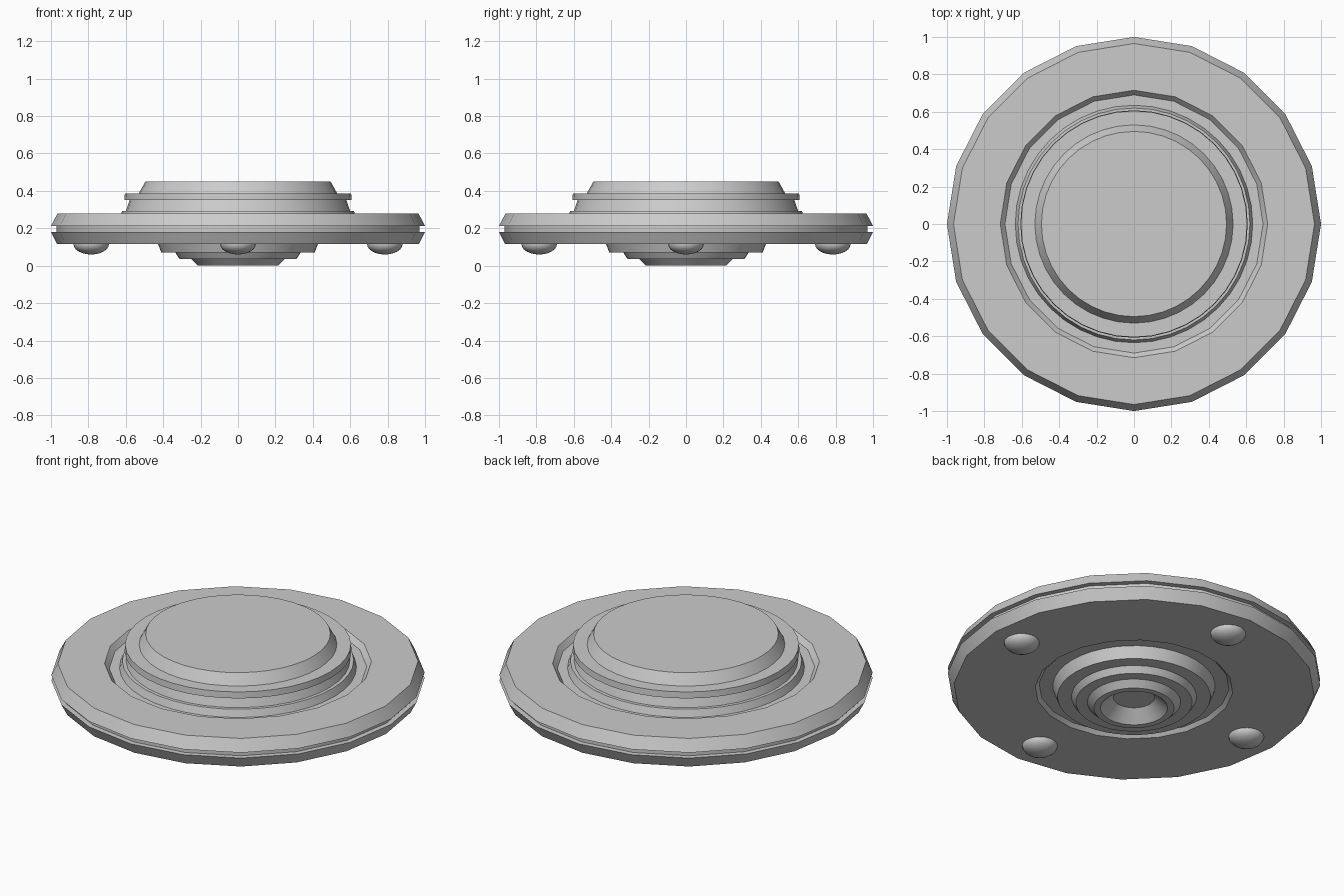
import bpy, bmesh, math

if "Cube" in bpy.data.objects:
    bpy.data.objects.remove(bpy.data.objects["Cube"])

def lathe(name, profile, sides=40, loc=(0, 0, 0)):
    """Spin an (r, z) profile around the z axis; r = 0 closes at the pole."""
    bm = bmesh.new()
    rings = []
    for r, z in profile:
        if r == 0:
            rings.append([bm.verts.new((0, 0, z))])
        else:
            rings.append([bm.verts.new((r * math.cos(2 * math.pi * i / sides),
                                        r * math.sin(2 * math.pi * i / sides), z))
                          for i in range(sides)])
    for a, b in zip(rings, rings[1:]):
        for i in range(sides):
            j = (i + 1) % sides
            quad = [a[i % len(a)], a[j % len(a)], b[j % len(b)], b[i % len(b)]]
            bm.faces.new(list(dict.fromkeys(quad)))
    bmesh.ops.recalc_face_normals(bm, faces=bm.faces)
    mesh = bpy.data.meshes.new(name)
    bm.to_mesh(mesh)
    bm.free()
    obj = bpy.data.objects.new(name, mesh)
    obj.location = loc
    bpy.context.collection.objects.link(obj)
    bpy.context.view_layer.objects.active = obj
    obj.select_set(True)
    bpy.ops.object.shade_smooth_by_angle(angle=math.radians(30))
    obj.select_set(False)
    return obj

# Wide saucer rim with edge groove and shallow recesses above and below
lathe("saucer_disc", [
    (0, 0.25), (0.69, 0.25), (0.715, 0.28), (0.965, 0.28), (1.0, 0.212),
    (0.97, 0.212), (0.97, 0.18), (1.0, 0.18), (0.967, 0.115),
    (0.53, 0.115), (0.51, 0.135), (0, 0.135)], 20)

# Stepped turret on top
lathe("upper_turret", [
    (0.635, 0.25), (0.62, 0.292), (0.60, 0.292), (0.58, 0.35), (0.608, 0.35),
    (0.605, 0.387), (0.53, 0.387), (0.495, 0.45), (0, 0.45)])

# Stepped hub underneath with a conical exhaust recess
lathe("lower_hub", [
    (0.435, 0.135), (0.41, 0.07), (0.335, 0.07), (0.312, 0.035), (0.25, 0.035),
    (0.215, 0.0), (0.18, 0.0), (0.11, 0.065), (0, 0.065)])

# Four landing domes
dome = [(0.095 * math.cos(t), -0.055 * math.sin(t))
        for t in (math.radians(15 * k) for k in range(6))] + [(0, -0.055)]
for k in range(4):
    a = k * math.pi / 2
    lathe(f"landing_dome_{k + 1}", [(0.095, 0.01)] + dome, 20,
          (0.785 * math.cos(a), 0.785 * math.sin(a), 0.115))
